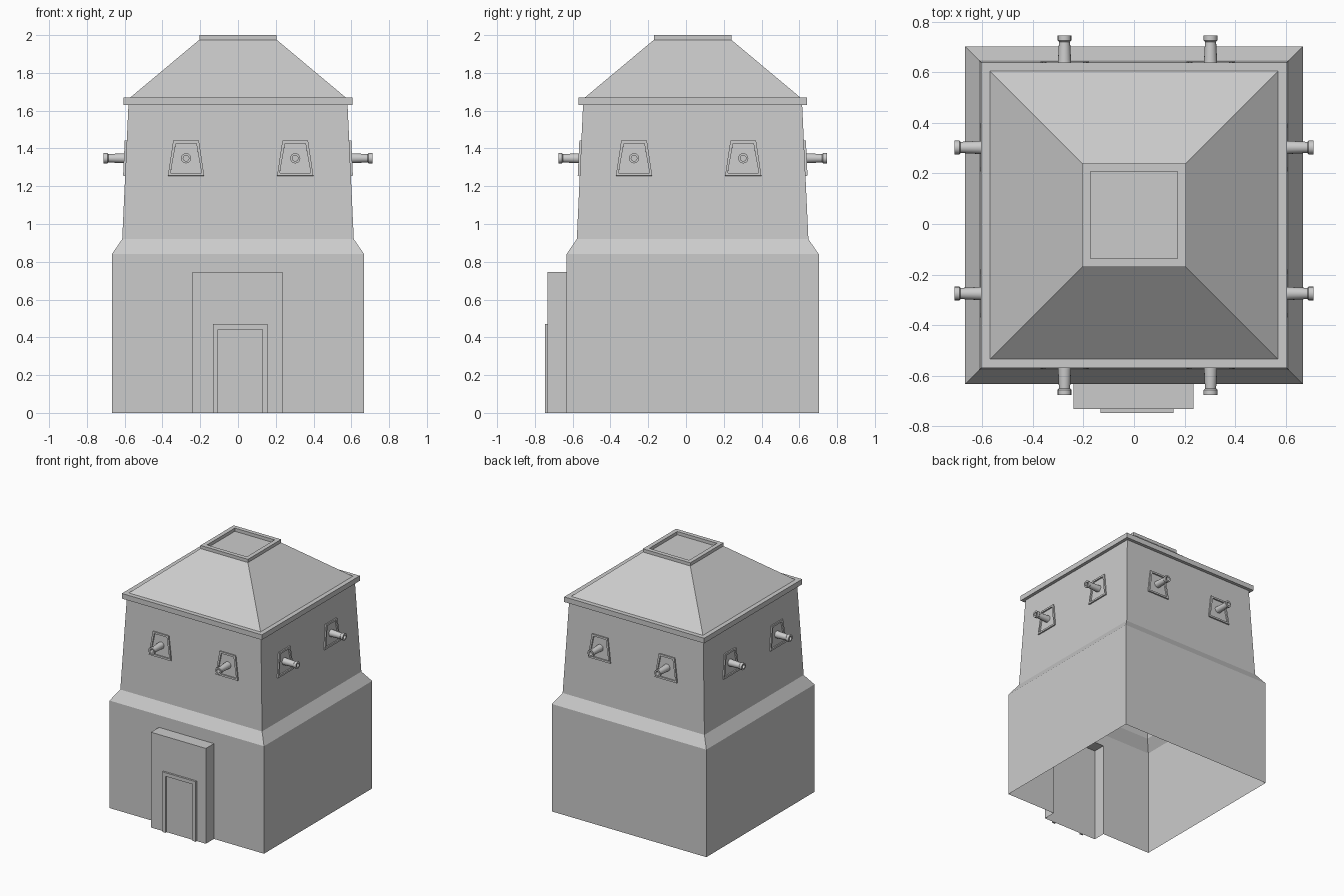
import bpy, bmesh, math
from mathutils import Matrix, Vector

if "Cube" in bpy.data.objects:
    bpy.data.objects.remove(bpy.data.objects["Cube"])

CY = 0.035                      # tower centre in y
TILT = math.atan(0.033 / 0.71)  # lean of the upper walls


def finish(bm, name, smooth=False, normals=True):
    bmesh.ops.remove_doubles(bm, verts=bm.verts, dist=1e-5)
    if normals:
        bmesh.ops.recalc_face_normals(bm, faces=bm.faces)
    me = bpy.data.meshes.new(name)
    bm.to_mesh(me)
    bm.free()
    ob = bpy.data.objects.new(name, me)
    bpy.context.collection.objects.link(ob)
    if smooth:
        bpy.context.view_layer.objects.active = ob
        ob.select_set(True)
        bpy.ops.object.shade_smooth_by_angle(angle=math.radians(35))
        ob.select_set(False)
    return ob


def face(bm, pts):
    return bm.faces.new([bm.verts.new(p) for p in pts])


def square(h, z):
    return [(-h, CY - h, z), (h, CY - h, z), (h, CY + h, z), (-h, CY + h, z)]


def square_shell(bm, profile, skip_front=False, cap=False):
    """Stack of square rings given as (half width, height)."""
    for i, ((h0, z0), (h1, z1)) in enumerate(zip(profile, profile[1:])):
        a, b = square(h0, z0), square(h1, z1)
        for k in range(4):
            if not (skip_front and i == 0 and k == 0):
                n = (k + 1) % 4
                face(bm, [a[k], a[n], b[n], b[k]])
    if cap:
        face(bm, square(*profile[-1]))


def bridge(bm, a, b, closed=True):
    n = len(a)
    for i in range(n if closed else n - 1):
        j = (i + 1) % n
        face(bm, [a[i], a[j], b[j], b[i]])


# Tower walls, open underneath, with a gap behind the porch
H = 0.668
X0, X1, ZP = -0.24, 0.235, 0.745
bm = bmesh.new()
square_shell(bm, [(H, 0), (H, 0.84), (0.613, 0.92), (0.58, 1.63)], skip_front=True)
yf = CY - H
face(bm, [(x, yf, z) for x, z in [(-H, 0), (X0, 0), (X0, ZP), (X1, ZP),
                                  (X1, 0), (H, 0), (H, 0.84), (-H, 0.84)]])
finish(bm, "tower_walls")

# Roof with eaves and a recessed cap
bm = bmesh.new()
square_shell(bm, [(0.58, 1.63), (0.605, 1.63), (0.605, 1.67), (0.57, 1.67),
                  (0.205, 1.975), (0.205, 2.0), (0.172, 2.0), (0.172, 1.975)], cap=True)
finish(bm, "roof")

# Porch block, hollow towards the tower
bm = bmesh.new()
outline = [(X0, 0), (X0, ZP), (X1, ZP), (X1, 0)]
front = [(x, -0.732, z) for x, z in outline]
bridge(bm, front, [(x, yf, z) for x, z in outline], closed=False)
face(bm, front)
finish(bm, "porch")

# Raised door frame
bm = bmesh.new()
outline = [(-0.132, 0), (-0.132, 0.47), (0.157, 0.47), (0.157, 0),
           (0.13, 0), (0.13, 0.442), (-0.105, 0.442), (-0.105, 0)]
a = [(x, -0.747, z) for x, z in outline]
b = [(x, -0.732, z) for x, z in outline]
face(bm, a)
bridge(bm, a, b)
finish(bm, "door_frame")


def gun_port_frame(matrix):
    """Thin trapezoid rim that lies on the leaning wall."""
    def trapezoid(inset, y):
        w0, w1, h = 0.096 - inset, 0.068 - inset, 0.093 - inset
        return [(-w0, y, -h), (w0, y, -h), (w1, y, h), (-w1, y, h)]
    bm = bmesh.new()
    rings = [trapezoid(0, 0.003), trapezoid(0, -0.01),
             trapezoid(0.014, -0.01), trapezoid(0.014, 0.003)]
    for p, q in zip(rings, rings[1:]):
        bridge(bm, p, q)
    bm.transform(matrix @ Matrix.Rotation(-TILT, 4, 'X'))
    finish(bm, "gun_port_frame")


def gun_barrel(matrix):
    """Turned barrel with a flared muzzle and a bore."""
    profile = [(0.028, 0.02), (0.022, -0.092), (0.027, -0.097), (0.027, -0.117),
               (0.015, -0.117), (0.015, -0.06)]
    n = 16
    rings = [[(r * math.cos(2 * math.pi * i / n), y, r * math.sin(2 * math.pi * i / n))
              for i in range(n)] for r, y in profile]
    bm = bmesh.new()
    for p, q in zip(rings, rings[1:]):
        bridge(bm, p, q)
    face(bm, rings[-1])
    bm.transform(matrix)
    finish(bm, "gun_barrel", smooth=True)


# Two guns on each of the four sides
D = 0.594
for k in range(4):
    turn = Matrix.Rotation(k * math.pi / 2, 4, 'Z')
    out = turn @ Vector((0, -D, 0))
    for s in (-0.275, 0.303):
        if k % 2 == 0:
            pos = Vector((s, CY + out.y, 1.348))
        else:
            pos = Vector((out.x, s, 1.348))
        m = Matrix.Translation(pos) @ turn
        gun_port_frame(m)
        gun_barrel(m)
